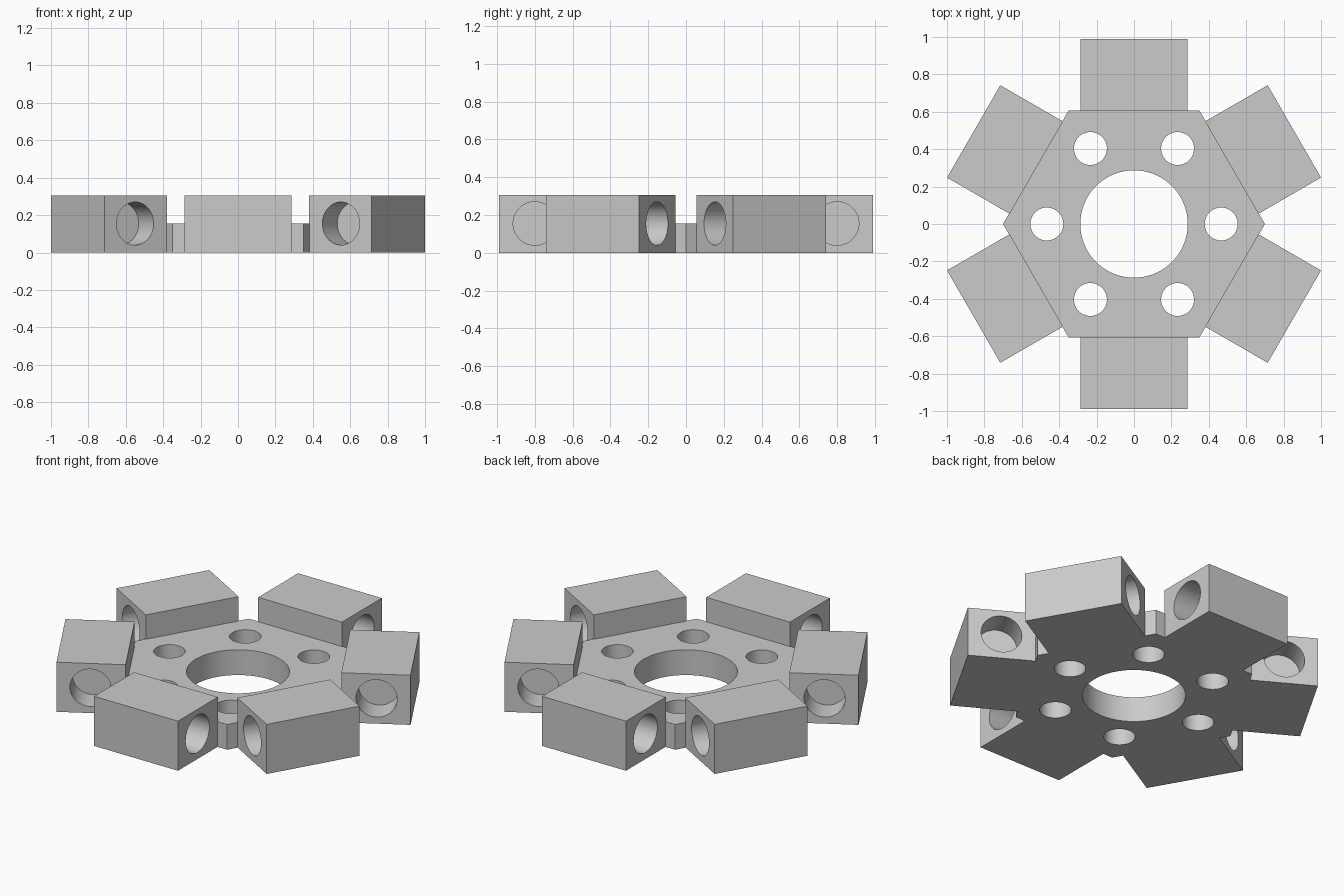
import bpy, bmesh, math
from mathutils import Matrix, Vector

if "Cube" in bpy.data.objects:
    bpy.data.objects.remove(bpy.data.objects["Cube"])

HEX_R = 0.70          # hexagon corner radius
PLATE_H = 0.155
BLOCK_H = 0.305
BLOCK_W = 0.57
BLOCK_IN, BLOCK_OUT = 0.603, 0.99   # small overlap into the plate for a clean union
POCKET_DEPTH = 0.16

grey = bpy.data.materials.new("plain grey")
grey.diffuse_color = (0.6, 0.6, 0.6, 1)
grey.use_nodes = True
grey.node_tree.nodes["Principled BSDF"].inputs["Base Color"].default_value = grey.diffuse_color


def make_object(name, bm):
    mesh = bpy.data.meshes.new(name)
    bm.to_mesh(mesh)
    bm.free()
    mesh.materials.append(grey)
    obj = bpy.data.objects.new(name, mesh)
    bpy.context.collection.objects.link(obj)
    return obj


def add_cylinder(bm, radius, depth, matrix, sides=64):
    bmesh.ops.create_cone(bm, cap_ends=True, segments=sides, radius1=radius,
                          radius2=radius, depth=depth, matrix=matrix)


def turn(degrees):
    return Matrix.Rotation(math.radians(degrees), 4, 'Z')


def apply_boolean(target, tool, operation):
    mod = target.modifiers.new(operation.lower(), 'BOOLEAN')
    mod.operation = operation
    mod.solver = 'EXACT'
    mod.object = tool
    bpy.ops.object.select_all(action='DESELECT')
    bpy.context.view_layer.objects.active = target
    target.select_set(True)
    bpy.ops.object.modifier_apply(modifier=mod.name)
    bpy.data.objects.remove(tool)


# Hexagonal centre plate, corners on the x axis
bm = bmesh.new()
base = bm.faces.new([bm.verts.new((HEX_R * math.cos(math.radians(60 * i)),
                                   HEX_R * math.sin(math.radians(60 * i)), 0))
                     for i in range(6)])
top = bmesh.ops.extrude_face_region(bm, geom=[base])
bmesh.ops.translate(bm, vec=(0, 0, PLATE_H),
                    verts=[g for g in top["geom"] if isinstance(g, bmesh.types.BMVert)])
bmesh.ops.recalc_face_normals(bm, faces=bm.faces)
hub = make_object("hexagonal_hub", bm)

# Six taller blocks, one on each flat of the hexagon
bm = bmesh.new()
for i in range(6):
    place = Matrix.Translation(((BLOCK_IN + BLOCK_OUT) / 2, 0, BLOCK_H / 2))
    size = Matrix.Diagonal((BLOCK_OUT - BLOCK_IN, BLOCK_W, BLOCK_H, 1))
    bmesh.ops.create_cube(bm, size=1, matrix=turn(30 + 60 * i) @ place @ size)
blocks = make_object("rim_blocks", bm)

# Cutters: centre bore, six bolt holes, blind pockets in both sides of each block
bm = bmesh.new()
add_cylinder(bm, 0.287, 1, Matrix.Identity(4), 96)
for i in range(6):
    add_cylinder(bm, 0.088, 1, turn(60 * i) @ Matrix.Translation((0.466, 0, 0)))
    for side in (-1, 1):
        spot = Matrix.Translation((0.80, side * (BLOCK_W / 2 - POCKET_DEPTH + 0.09), 0.155))
        add_cylinder(bm, 0.115, 0.18,
                     turn(30 + 60 * i) @ spot @ Matrix.Rotation(math.pi / 2, 4, 'X'))
holes = make_object("hole_cutters", bm)
holes.hide_render = True

apply_boolean(hub, blocks, 'UNION')
apply_boolean(hub, holes, 'DIFFERENCE')

# Round hole walls smooth, all corners sharp
bpy.ops.object.shade_smooth_by_angle(angle=math.radians(30))
